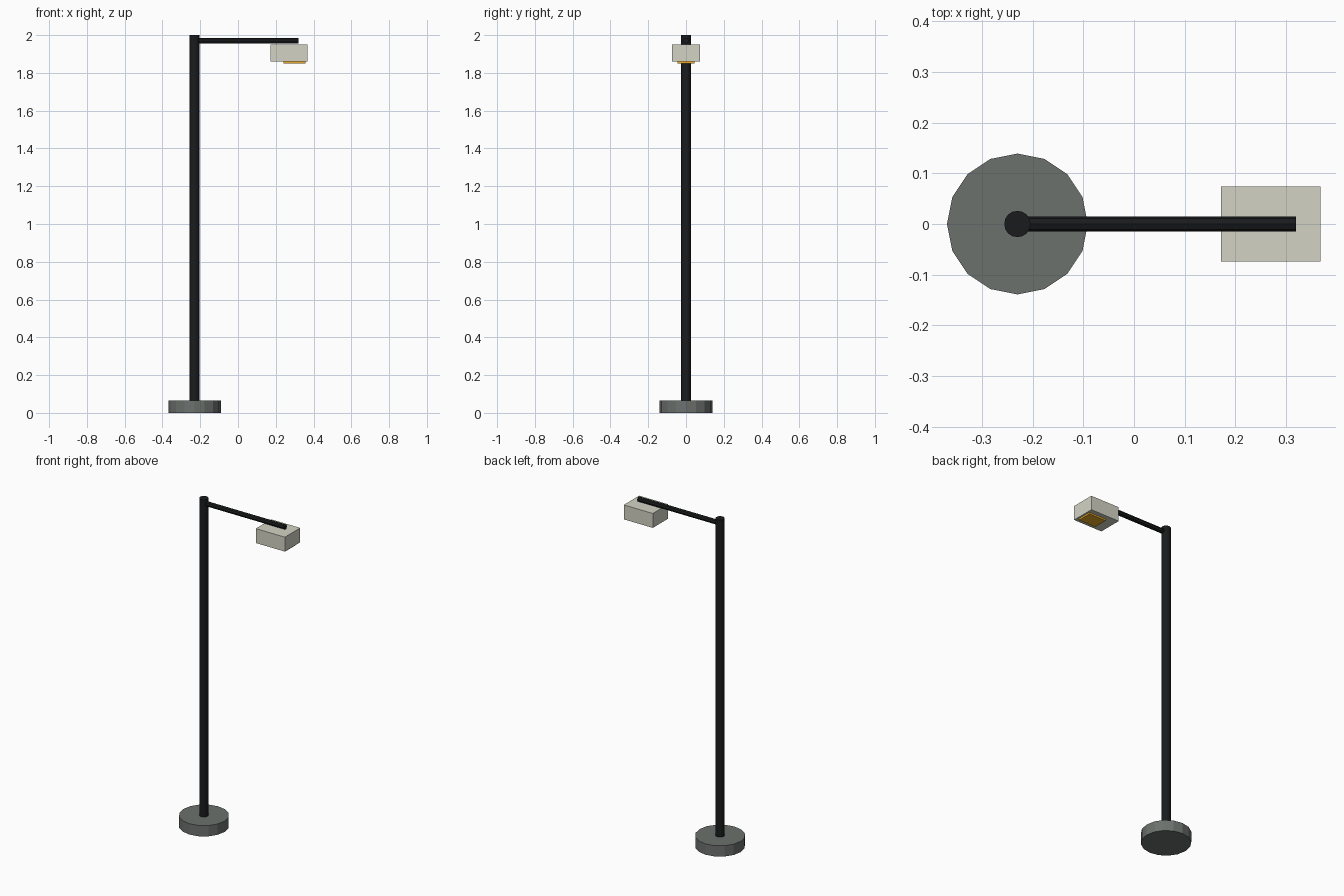
import bpy, math

if "Cube" in bpy.data.objects:
    bpy.data.objects.remove(bpy.data.objects["Cube"])

POLE_X = -0.23


def material(name, color):
    m = bpy.data.materials.new(name)
    m.diffuse_color = (*color, 1)
    m.use_nodes = True
    m.node_tree.nodes["Principled BSDF"].inputs["Base Color"].default_value = m.diffuse_color
    return m


def finish(name, mat):
    ob = bpy.context.object
    ob.name = name
    ob.data.materials.append(mat)
    return ob


def cylinder(name, sides, radius, length, center, mat, rot=(0, 0, 0)):
    bpy.ops.mesh.primitive_cylinder_add(vertices=sides, radius=radius, depth=length,
                                        location=center, rotation=rot)
    return finish(name, mat)


def box(name, x, y, z, mat):
    bpy.ops.mesh.primitive_cube_add(size=1, location=[(a + b) / 2 for a, b in (x, y, z)])
    bpy.context.object.scale = [b - a for a, b in (x, y, z)]
    return finish(name, mat)


black = material("black_metal", (0.01, 0.011, 0.012))
stone = material("base_grey", (0.15, 0.165, 0.155))
shell = material("housing_grey", (0.65, 0.65, 0.56))
amber = material("amber_lens", (0.85, 0.42, 0.02))

# Foot and upright
cylinder("base", 16, 0.139, 0.066, (POLE_X, 0, 0.033), stone)
cylinder("pole", 16, 0.026, 1.95, (POLE_X, 0, 1.025), black)

# Horizontal arm
cylinder("arm", 8, 0.0148, 0.55, (POLE_X + 0.275, 0, 1.97), black, (0, math.pi / 2, 0))

# Lamp head with its light panel underneath
box("lamp_housing", (0.172, 0.368), (-0.074, 0.074), (1.861, 1.949), shell)
box("light_panel", (0.241, 0.357), (-0.045, 0.045), (1.851, 1.863), amber)
